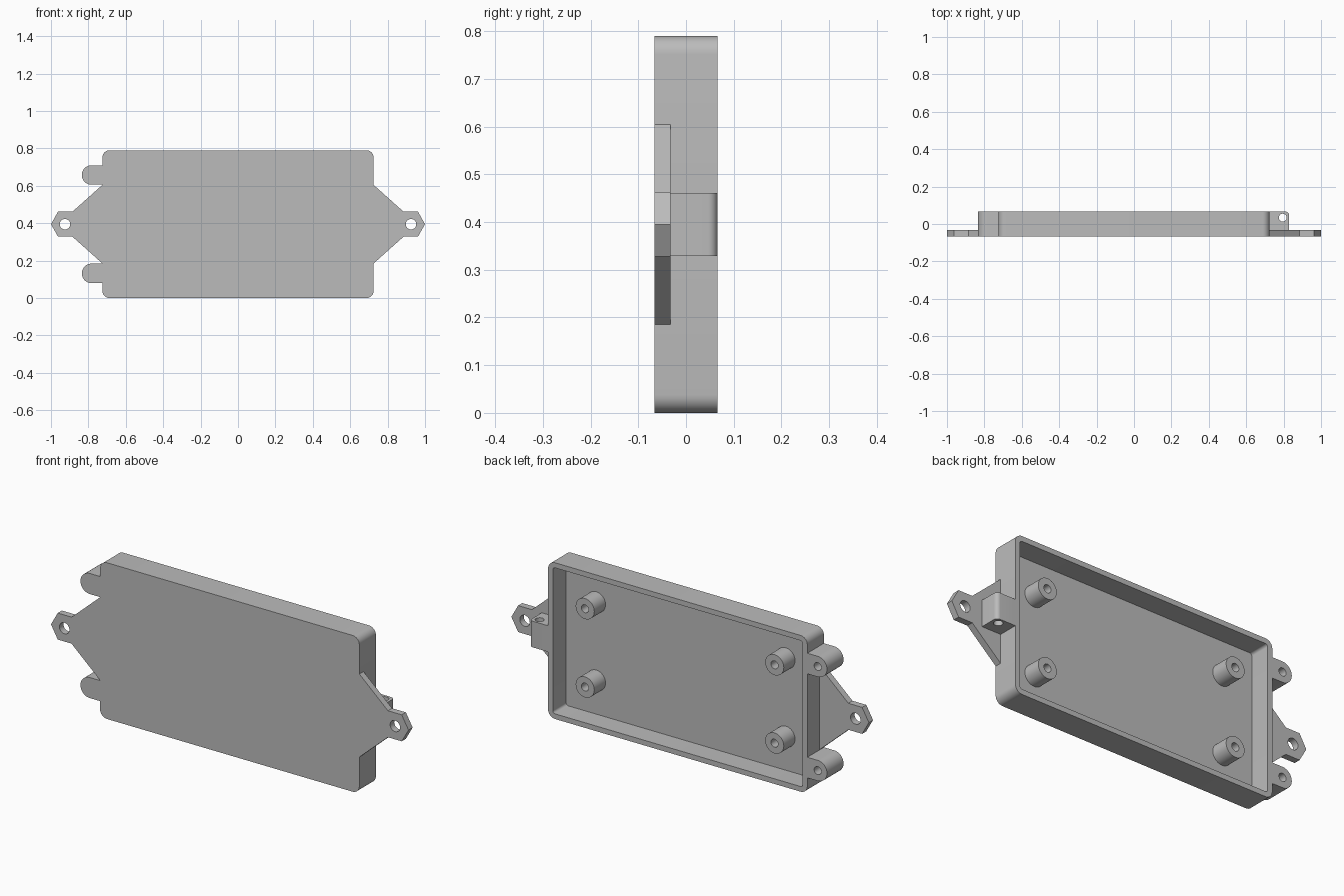
import bpy, bmesh
from math import pi, cos, sin, radians
from mathutils import Matrix, Vector

cube = bpy.data.objects.get("Cube")
if cube:
    bpy.data.objects.remove(cube, do_unlink=True)

# Main dimensions
HALF_X, HEIGHT = 0.725, 0.79
FRONT, BACK = -0.066, 0.066
MID_Z = HEIGHT / 2
WALL = 0.026
EAR_BACK = -0.033

GREY = bpy.data.materials.new("grey plastic")
GREY.use_nodes = True
GREY.diffuse_color = (0.5, 0.5, 0.5, 1)
GREY.node_tree.nodes["Principled BSDF"].inputs["Base Color"].default_value = (0.5, 0.5, 0.5, 1)


def arc(cx, cz, r, start, end, steps):
    """Points along an arc, angles in degrees."""
    angles = [radians(start + (end - start) * i / steps) for i in range(steps + 1)]
    return [(cx + r * cos(a), cz + r * sin(a)) for a in angles]


def rounded_rect(hx, z0, z1, r):
    pts = []
    for i, (cx, cz) in enumerate([(hx - r, z1 - r), (r - hx, z1 - r),
                                  (r - hx, z0 + r), (hx - r, z0 + r)]):
        pts += arc(cx, cz, r, 90 * i, 90 * i + 90, 8)
    return pts


def circle(cx, cz, r):
    return arc(cx, cz, r, 0, 360, 40)[:-1]


def prism(name, outline, lo, hi, axis="y"):
    """Extrude an outline in (x, z) along y, or in (x, y) along z."""
    def place(p, t):
        return (p[0], t, p[1]) if axis == "y" else (p[0], p[1], t)
    bm = bmesh.new()
    base = bm.faces.new([bm.verts.new(place(p, lo)) for p in outline])
    ext = bmesh.ops.extrude_face_region(bm, geom=[base])["geom"]
    step = Vector(place((0, 0), hi - lo))
    bmesh.ops.translate(bm, vec=step, verts=[v for v in ext if isinstance(v, bmesh.types.BMVert)])
    bmesh.ops.recalc_face_normals(bm, faces=bm.faces)
    mesh = bpy.data.meshes.new(name)
    bm.to_mesh(mesh)
    bm.free()
    mesh.materials.append(GREY)
    obj = bpy.data.objects.new(name, mesh)
    bpy.context.collection.objects.link(obj)
    return obj


def activate(obj):
    bpy.ops.object.select_all(action="DESELECT")
    obj.select_set(True)
    bpy.context.view_layer.objects.active = obj


def cut(obj, cutter):
    """Subtract the cutter and delete it."""
    cutter.hide_render = True
    mod = obj.modifiers.new("cut", "BOOLEAN")
    mod.operation, mod.solver, mod.object = "DIFFERENCE", "EXACT", cutter
    activate(obj)
    bpy.ops.object.modifier_apply(modifier=mod.name)
    bpy.data.objects.remove(cutter, do_unlink=True)


def finish(obj):
    activate(obj)
    bpy.ops.object.shade_smooth_by_angle(angle=radians(30))


# Open tray, hollowed from the back
tray = prism("tray", rounded_rect(HALF_X, 0, HEIGHT, 0.038), FRONT, BACK)
cut(tray, prism("cavity", rounded_rect(HALF_X - WALL, WALL, HEIGHT - WALL, 0.013),
                FRONT + WALL, BACK + 0.05))
finish(tray)

# Tapered mounting ears with a hexagonal end and a screw hole
upper = [(HALF_X, 0.21), (0.885, 0.067), (0.962, 0.067)]
ear_outline = upper + [(1.0, 0)] + [(x, -z) for x, z in reversed(upper)]
for side, sign in (("left", 1), ("right", -1)):
    ear = prism(side + "_ear", [(sign * x, MID_Z + z) for x, z in ear_outline], FRONT, EAR_BACK)
    cut(ear, prism("ear_hole", circle(sign * 0.925, MID_Z, 0.028), FRONT - 0.05, BACK))
    finish(ear)

# Round-ended hinge lugs with blind screw holes
LUG_X, LUG_R = -0.783, 0.052
for level, z in (("upper", MID_Z + 0.263), ("lower", MID_Z - 0.263)):
    outline = arc(LUG_X, z, LUG_R, 90, 270, 24) + [(-HALF_X, z - LUG_R), (-HALF_X, z + LUG_R)]
    lug = prism(level + "_lug", outline, FRONT, BACK)
    cut(lug, prism("lug_hole", circle(LUG_X, z, 0.02), FRONT + WALL, BACK + 0.05))
    finish(lug)

# Latch block on the left ear with one rounded edge and a vertical pin hole
outline = [(HALF_X, BACK), (HALF_X, EAR_BACK), (0.83, EAR_BACK)] + \
    arc(0.81, BACK - 0.02, 0.02, 0, 90, 8)
latch = prism("latch_block", outline, MID_Z - 0.066, MID_Z + 0.066, axis="z")
cut(latch, prism("pin_hole", circle(0.795, 0.034, 0.021), 0, HEIGHT, axis="z"))
finish(latch)

# Four hollow standoffs on the tray floor
for side, x in (("left", 0.53), ("right", -0.53)):
    for level, z in (("upper", MID_Z + 0.198), ("lower", MID_Z - 0.198)):
        post = prism(f"{level}_{side}_standoff", circle(x, z, 0.052), FRONT + WALL, 0.05)
        cut(post, prism("post_hole", circle(x, z, 0.02), FRONT + WALL + 0.01, BACK + 0.05))
        finish(post)
